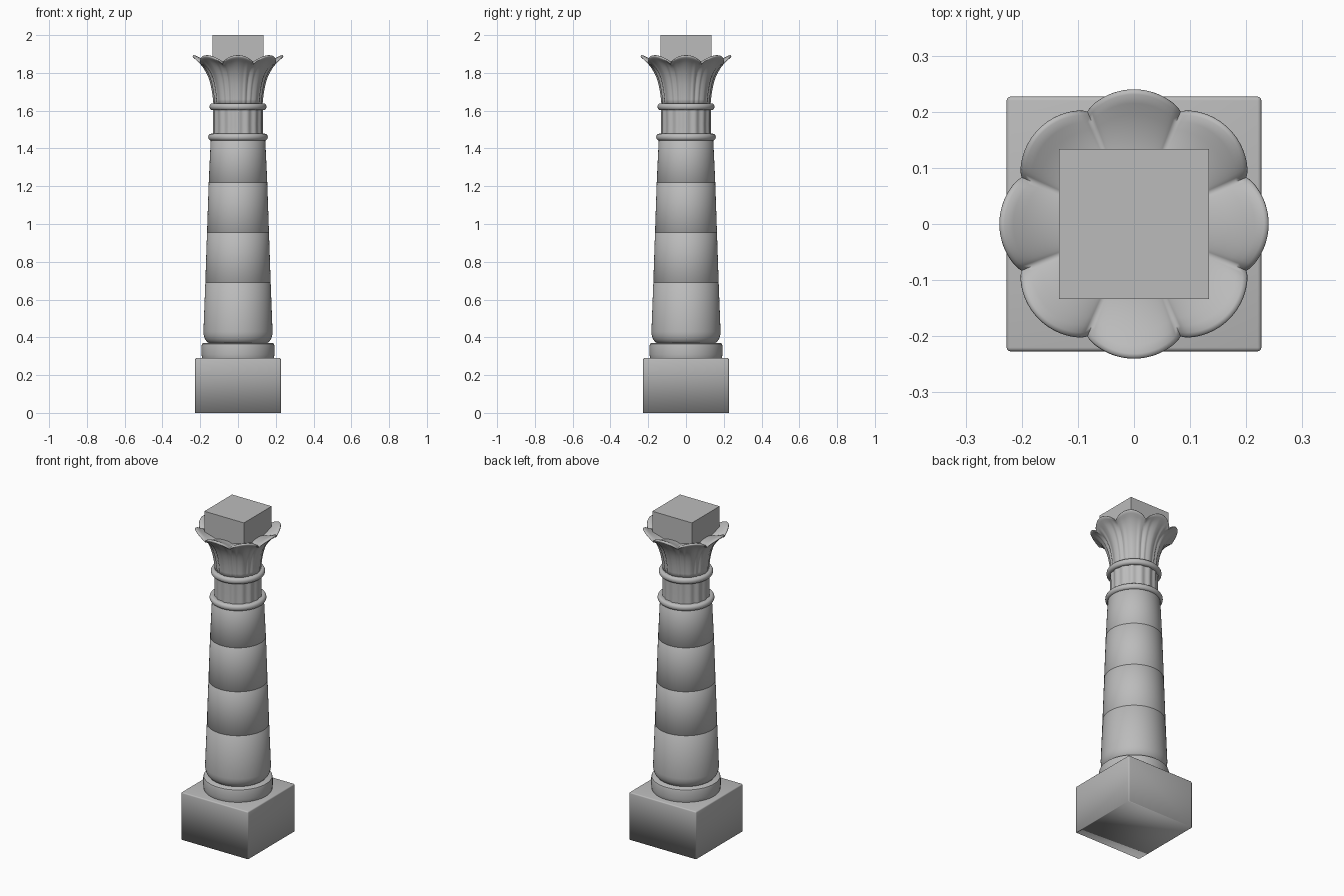
import bpy, bmesh, math

if "Cube" in bpy.data.objects:
    bpy.data.objects.remove(bpy.data.objects["Cube"])

stone = bpy.data.materials.new("stone")
stone.diffuse_color = (0.5, 0.5, 0.5, 1)
stone.use_nodes = True
stone.node_tree.nodes["Principled BSDF"].inputs["Base Color"].default_value = stone.diffuse_color


def finish(bm, name, angle):
    bmesh.ops.recalc_face_normals(bm, faces=bm.faces)
    me = bpy.data.meshes.new(name)
    bm.to_mesh(me)
    bm.free()
    me.materials.append(stone)
    ob = bpy.data.objects.new(name, me)
    bpy.context.collection.objects.link(ob)
    bpy.ops.object.select_all(action='DESELECT')
    ob.select_set(True)
    bpy.context.view_layer.objects.active = ob
    bpy.ops.object.shade_smooth_by_angle(angle=math.radians(angle))
    return ob


def block(name, half, z0, z1, bevel=0, angle=35):
    bm = bmesh.new()
    bmesh.ops.create_cube(bm, size=1)
    for v in bm.verts:
        v.co = (v.co.x * 2 * half, v.co.y * 2 * half, z0 + (v.co.z + 0.5) * (z1 - z0))
    if bevel:
        # soften every edge except those on the ground
        edges = [e for e in bm.edges if max(v.co.z for v in e.verts) > z0 + 0.01]
        bmesh.ops.bevel(bm, geom=edges, offset=bevel, segments=3,
                        profile=0.5, affect='EDGES')
    return finish(bm, name, angle)


def turned(name, profile, n=64, shape=None, angle=35):
    """Revolve (radius, z) points; shape(i, r, z, a) may reshape each point."""
    bm = bmesh.new()
    rows = []
    for i, (r, z) in enumerate(profile):
        row = []
        for k in range(n):
            a = 2 * math.pi * k / n
            rr, zz = shape(i, r, z, a) if shape else (r, z)
            row.append(bm.verts.new((rr * math.cos(a), rr * math.sin(a), zz)))
        rows.append(row)
    for a, b in zip(rows, rows[1:]):
        for k in range(n):
            j = (k + 1) % n
            bm.faces.new((a[k], a[j], b[j], b[k]))
    bm.faces.new(rows[0])
    bm.faces.new(rows[-1])
    return finish(bm, name, angle)


def smoothstep(a, b, x):
    t = min(1, max(0, (x - a) / (b - a)))
    return t * t * (3 - 2 * t)


# Square plinth (shading rolls under at the ground) and round base
block("plinth", 0.227, 0, 0.29, 0.007, angle=180)
turned("base_disc", [(0.188, 0.285), (0.191, 0.295), (0.193, 0.31), (0.193, 0.355),
                     (0.19, 0.366), (0.183, 0.37)])

# Tapered shaft of four drums with softly rolled ends, the lowest with a rounded foot
joints = [0.69, 0.955, 1.22, 1.455]
radii = [0.173, 0.164, 0.155, 0.144]
c = 0.004
foot = [(0.145 + 0.038 * math.sin(t * math.pi / 12),
         0.43 - 0.062 * math.cos(t * math.pi / 12)) for t in range(7)]
turned("shaft_drum_1", foot + [(radii[0], joints[0]), (radii[0] - c, joints[0] + c)], angle=89)
for i in range(3):
    z0, z1, r0, r1 = joints[i], joints[i + 1], radii[i], radii[i + 1]
    turned("shaft_drum_%d" % (i + 2),
           [(r0 - c, z0 - c), (r0, z0), (r1, z1), (r1 - c, z1 + c)], angle=89)

# Two rounded neck rings
for name, rad, z in (("lower_ring", 0.157, 1.46), ("upper_ring", 0.150, 1.621)):
    turned(name, [(rad - 0.03, z - 0.017)] +
           [(rad - 0.014 + 0.015 * math.cos(t), z + 0.018 * math.sin(t))
            for t in [math.pi * (k / 8 - 0.5) for k in range(9)]] +
           [(rad - 0.03, z + 0.017)], angle=60)

# Softly reeded neck between the rings
turned("reeded_neck", [(0.133, 1.46), (0.132, 1.53), (0.134, 1.625)], n=192, angle=89,
       shape=lambda i, r, z, a: (r - 0.003 + 0.003 * math.cos(16 * a), z))

# Flaring capital of eight leaves: outside, lip, then the shallow top
leaf = [(0.133, 1.625), (0.136, 1.66), (0.141, 1.70), (0.149, 1.74), (0.160, 1.775),
        (0.174, 1.805), (0.190, 1.83), (0.206, 1.85), (0.218, 1.863), (0.229, 1.874),
        (0.237, 1.882), (0.240, 1.888), (0.238, 1.893), (0.231, 1.894), (0.215, 1.887),
        (0.195, 1.877), (0.165, 1.866), (0.130, 1.859), (0.080, 1.856)]


def leaf_shape(i, r, z, a):
    step = math.pi / 4
    u = abs((a + step / 2) % step - step / 2) / (step / 2)   # 0 mid leaf, 1 at the notch
    lobe = 1 - abs(math.cos(4 * a)) ** 0.75
    if i <= 12:
        t = i / 12
        r -= lobe * (0.012 + 0.012 * t)
        # sunken panel inside a raised leaf border
        panel = (1 - smoothstep(0.45, 0.7, u)) * (1 - smoothstep(7, 10, i + 3 * u * u))
        r -= 0.009 * panel * (0.4 + 0.6 * u)
        z -= 0.042 * lobe * smoothstep(0.3, 1, t)
    else:
        t = (18 - i) / 5
        r -= 0.024 * lobe * t
        z -= 0.042 * lobe * t
    return r, z


turned("leaf_capital", leaf, n=192, shape=leaf_shape, angle=89)

# Square block on top
block("abacus", 0.134, 1.85, 2.0)
